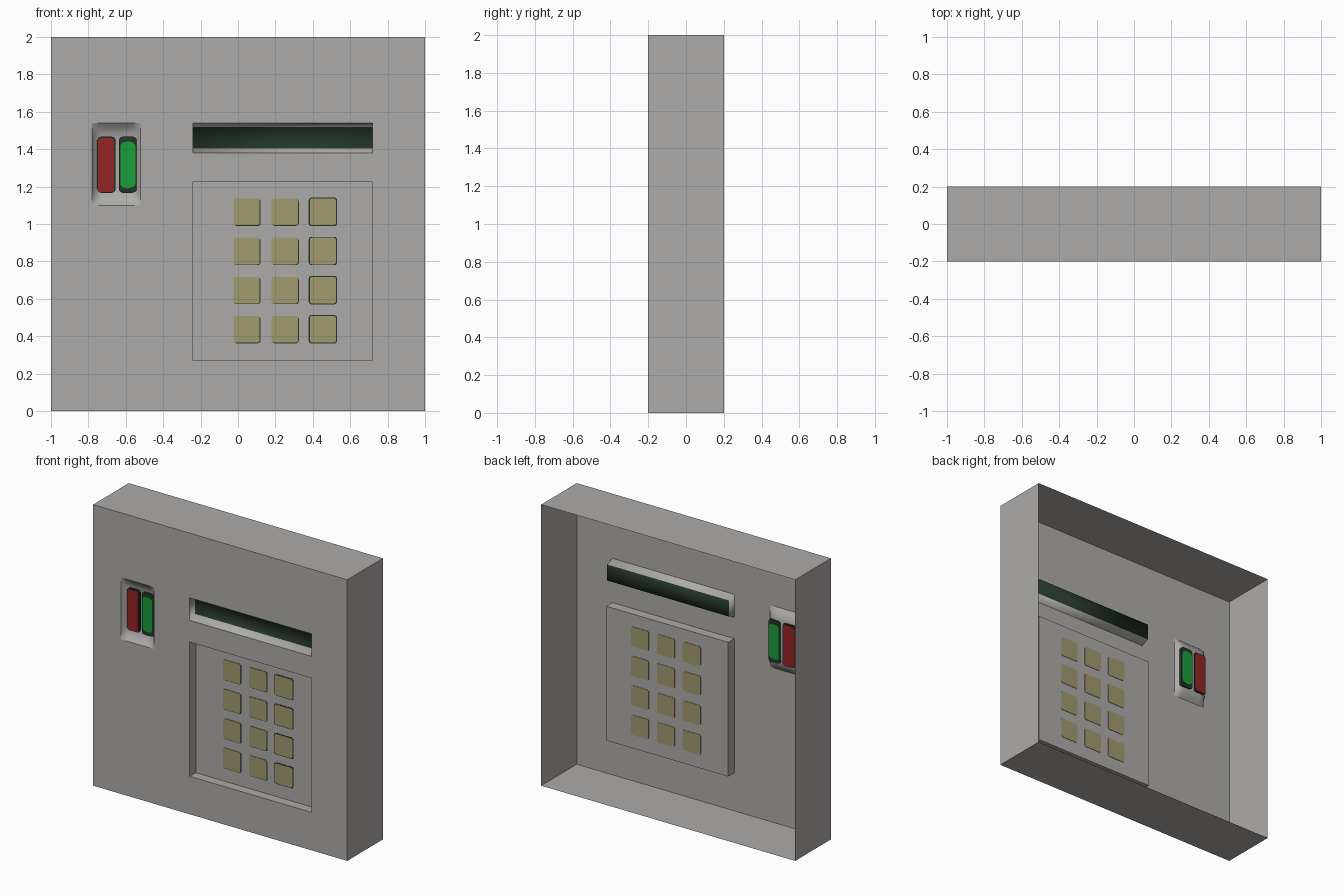
import bpy, bmesh, math

if "Cube" in bpy.data.objects:
    bpy.data.objects.remove(bpy.data.objects["Cube"])


def material(name, r, g, b):
    m = bpy.data.materials.new(name)
    m.diffuse_color = (r, g, b, 1)
    m.use_nodes = True
    m.node_tree.nodes["Principled BSDF"].inputs["Base Color"].default_value = m.diffuse_color
    return m


GREY = material("warm grey", 0.42, 0.41, 0.395)
DARK = material("dark green", 0.017, 0.035, 0.022)
BEIGE = material("key beige", 0.36, 0.325, 0.16)
RED = material("lamp red", 0.30, 0.018, 0.019)
GREEN = material("lamp green", 0.01, 0.35, 0.043)

FRONT, BACK = -0.2, 0.2
LAMPS = (-0.78, -0.52, 1.10, 1.54)
SCREEN = (-0.24, 0.72, 1.38, 1.54)
KEYPAD = (-0.24, 0.72, 0.27, 1.225)


def finish(name, bm, mats, smooth=False):
    me = bpy.data.meshes.new(name)
    bmesh.ops.remove_doubles(bm, verts=bm.verts[:], dist=1e-5)
    bm.normal_update()
    for f in bm.faces:
        f.smooth = smooth
    bm.to_mesh(me)
    bm.free()
    for m in mats:
        me.materials.append(m)
    ob = bpy.data.objects.new(name, me)
    bpy.context.collection.objects.link(ob)
    return ob


def quad(bm, pts, mat=0):
    f = bm.faces.new([bm.verts.new(p) for p in pts])
    f.material_index = mat


def corners(r, y):
    x0, x1, z0, z1 = r
    return [(x0, y, z0), (x1, y, z0), (x1, y, z1), (x0, y, z1)]


def tray(bm, outer, y0, inner, y1, floor_mat=0):
    """Four walls from the outer to the inner rectangle, plus a floor."""
    a, b = corners(outer, y0), corners(inner, y1)
    for i in range(4):
        j = (i + 1) % 4
        quad(bm, [a[i], a[j], b[j], b[i]])
    quad(bm, b, floor_mat)


def plate(name, cx, cz, w, h, y0, y1, rx, rz, mat):
    """Rounded rectangular slab facing the front."""
    bm = bmesh.new()
    ring = []
    for k, (sx, sz) in enumerate([(1, 1), (-1, 1), (-1, -1), (1, -1)]):
        for i in range(5):
            a = math.pi / 2 * (k + i / 4)
            ring.append((cx + sx * (w / 2 - rx) + rx * math.cos(a),
                         cz + sz * (h / 2 - rz) + rz * math.sin(a)))
    f = [bm.verts.new((x, y0, z)) for x, z in ring]
    b = [bm.verts.new((x, y1, z)) for x, z in ring]
    n = len(ring)
    bm.faces.new(f[::-1])
    bm.faces.new(b)
    for i in range(n):
        j = (i + 1) % n
        bm.faces.new([f[i], f[j], b[j], b[i]])
    bmesh.ops.recalc_face_normals(bm, faces=bm.faces[:])
    return finish(name, bm, [mat])


# Housing: front panel with three openings, four thin sides, open back
holes = (LAMPS, SCREEN, KEYPAD)
xs = sorted({-1, 1} | {v for h in holes for v in h[:2]})
zs = sorted({0, 2} | {v for h in holes for v in h[2:]})
bm = bmesh.new()
for x0, x1 in zip(xs, xs[1:]):
    for z0, z1 in zip(zs, zs[1:]):
        mx, mz = (x0 + x1) / 2, (z0 + z1) / 2
        if not any(h[0] < mx < h[1] and h[2] < mz < h[3] for h in holes):
            quad(bm, corners((x0, x1, z0, z1), FRONT))
fr, bk = corners((-1, 1, 0, 2), FRONT), corners((-1, 1, 0, 2), BACK)
for i in range(4):
    j = (i + 1) % 4
    quad(bm, [fr[j], fr[i], bk[i], bk[j]])
finish("housing", bm, [GREY])

# Keypad recess
PAD_Y = FRONT + 0.068
bm = bmesh.new()
tray(bm, KEYPAD, FRONT, KEYPAD, PAD_Y)
finish("keypad_recess", bm, [GREY])

# Screen recess: sloped top and bottom, dark softly shaded floor
bm = bmesh.new()
tray(bm, SCREEN, FRONT, (-0.24, 0.72, 1.404, 1.518), FRONT + 0.058, 1)
finish("screen_recess", bm, [GREY, DARK], smooth=True)

# Lamp recess: shallow smooth bowl
bm = bmesh.new()
N = 16
cx, cz = (LAMPS[0] + LAMPS[1]) / 2, (LAMPS[2] + LAMPS[3]) / 2
hw, hh = (LAMPS[1] - LAMPS[0]) / 2, (LAMPS[3] - LAMPS[2]) / 2


def bowl(i, j):
    u, v = 2 * i / N - 1, 2 * j / N - 1
    return (cx + u * hw, FRONT + 0.045 * (1 - u ** 6) * (1 - v ** 6), cz + v * hh)


for i in range(N):
    for j in range(N):
        quad(bm, [bowl(i, j), bowl(i + 1, j), bowl(i + 1, j + 1), bowl(i, j + 1)])
finish("lamp_recess", bm, [GREY], smooth=True)

# Lamps with dark surrounds, seen from both sides of the bowl
plate("red_lamp_frame", -0.704, 1.317, 0.098, 0.30, -0.172, -0.151, 0.02, 0.02, DARK)
plate("red_lamp", -0.706, 1.315, 0.086, 0.288, -0.175, -0.148, 0.015, 0.015, RED)
plate("green_lamp_frame", -0.589, 1.317, 0.094, 0.30, -0.172, -0.151, 0.02, 0.02, DARK)
plate("green_lamp", -0.589, 1.316, 0.08, 0.25, -0.175, -0.148, 0.035, 0.025, GREEN)

# Keys: three columns by four rows, thin dark edge at the front
for c in range(3):
    for r in range(4):
        x, z = 0.046 + 0.204 * c, 1.065 - 0.2093 * r
        off = 0.0 if c == 2 else 0.003
        size = 0.152 if c == 2 else 0.144
        plate(f"key_edge_{r}_{c}", x + off, z - off, size, size,
              PAD_Y - 0.002, PAD_Y - 0.0005, 0.015, 0.015, DARK)
        plate(f"key_{r}_{c}", x, z, 0.14, 0.142,
              PAD_Y - 0.004, PAD_Y + 0.003, 0.012, 0.012, BEIGE)
